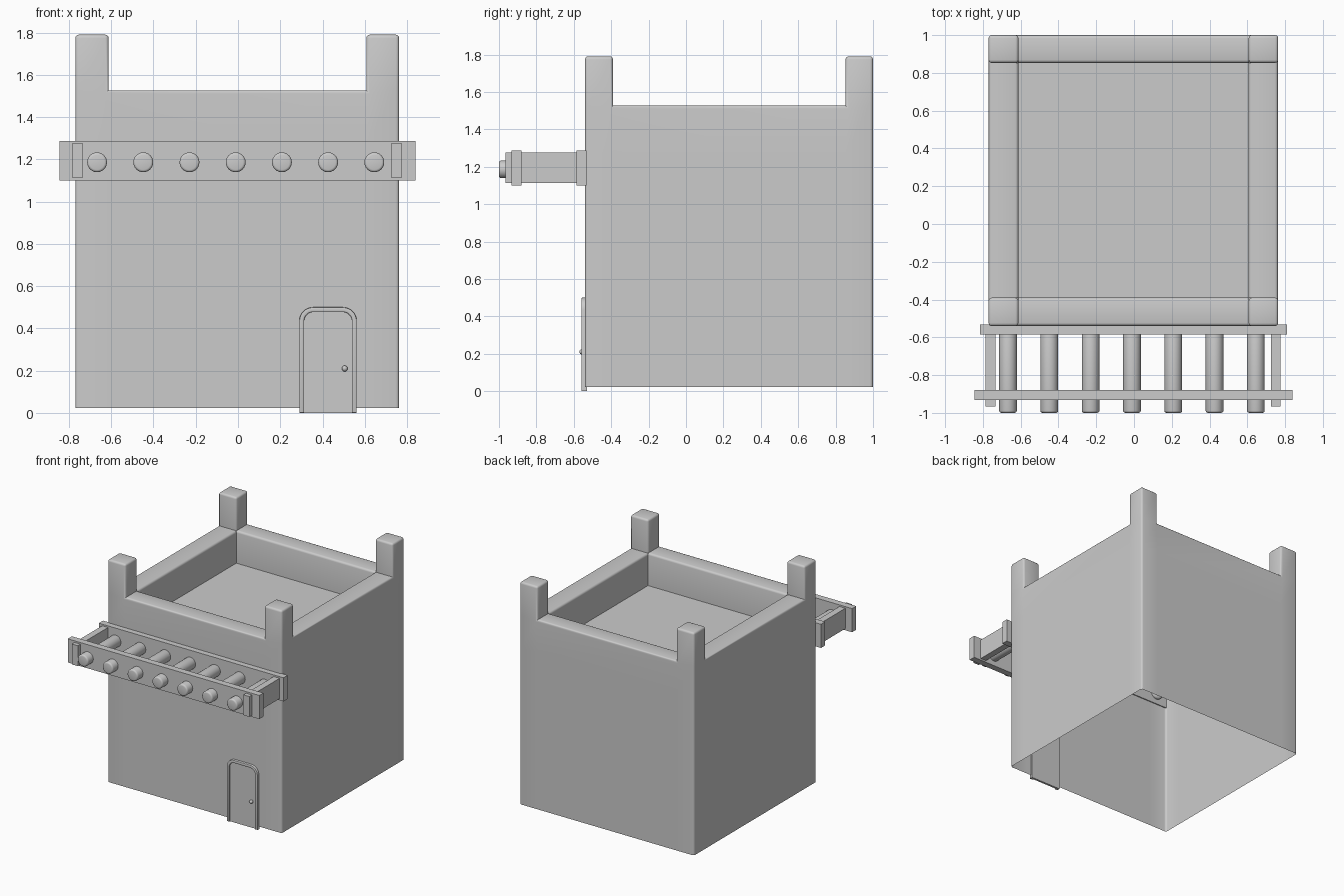
import bpy, bmesh, math
from mathutils import Matrix

if "Cube" in bpy.data.objects:
    bpy.data.objects.remove(bpy.data.objects["Cube"])


def finish(name, bm, smooth=True):
    me = bpy.data.meshes.new(name)
    bm.to_mesh(me)
    bm.free()
    ob = bpy.data.objects.new(name, me)
    bpy.context.collection.objects.link(ob)
    if smooth:
        bpy.ops.object.select_all(action='DESELECT')
        bpy.context.view_layer.objects.active = ob
        ob.select_set(True)
        bpy.ops.object.shade_smooth_by_angle(angle=math.radians(40))
    return ob


def box(name, x0, x1, y0, y1, z0, z1):
    bm = bmesh.new()
    bmesh.ops.create_cube(bm, size=1)
    bmesh.ops.scale(bm, vec=(x1 - x0, y1 - y0, z1 - z0), verts=bm.verts)
    bmesh.ops.translate(bm, vec=((x0 + x1) / 2, (y0 + y1) / 2, (z0 + z1) / 2), verts=bm.verts)
    return finish(name, bm, False)


# Tower: open-bottomed shell as a 3x3 stepped plan (posts, parapets, sunken roof)
X = [-0.77, -0.612, 0.607, 0.763]
Y = [-0.54, -0.39, 0.853, 1.0]
Z = [0.022, 1.27, 1.527, 1.79]
bm = bmesh.new()
cache = {}


def v(i, j, k):
    if (i, j, k) not in cache:
        cache[i, j, k] = bm.verts.new((X[i], Y[j], Z[k]))
    return cache[i, j, k]


def level(i, j):
    if not (0 <= i < 3 and 0 <= j < 3):
        return 0
    return 1 + (i != 1) + (j != 1)


for i in range(3):
    for j in range(3):
        h = level(i, j)
        c = [(i, j), (i + 1, j), (i + 1, j + 1), (i, j + 1)]
        bm.faces.new([v(a, b, h) for a, b in c])
        for s, (di, dj) in enumerate([(0, -1), (1, 0), (0, 1), (-1, 0)]):
            p, q = c[s], c[(s + 1) % 4]
            for k in range(level(i + di, j + dj), h):
                bm.faces.new([v(*p, k), v(*q, k), v(*q, k + 1), v(*p, k + 1)])
bm.normal_update()
# Round the posts and outer corners
edges = [e for e in bm.edges if len(e.link_faces) == 2
         and e.calc_face_angle_signed() > 0.5
         and (all(w.co.z > 1.5 for w in e.verts)
              or abs(e.verts[0].co.z - e.verts[1].co.z) > 0.1)]
bmesh.ops.bevel(bm, geom=edges, offset=0.016, segments=3, profile=0.5,
                affect='EDGES', clamp_overlap=True)
finish("tower_shell", bm)

# Balcony planks and side beams
box("balcony_front_plank", -0.845, 0.84, -0.932, -0.88, 1.10, 1.288)
box("balcony_back_plank", -0.815, 0.81, -0.585, -0.532, 1.10, 1.288)
for side, x in (("left", -0.76), ("right", 0.75)):
    box("balcony_beam_" + side, x - 0.026, x + 0.026, -0.965, -0.535, 1.113, 1.275)

# Round balcony logs
for n in range(7):
    bm = bmesh.new()
    bmesh.ops.create_cone(bm, cap_ends=True, segments=24, radius1=0.047, radius2=0.047, depth=0.49)
    rims = [e for e in bm.edges if abs(e.verts[0].co.z - e.verts[1].co.z) < 1e-4]
    bmesh.ops.bevel(bm, geom=rims, offset=0.012, segments=3, profile=0.5, affect='EDGES')
    bmesh.ops.transform(bm, verts=bm.verts,
                        matrix=Matrix.Translation((-0.667 + 0.2187 * n, -0.755, 1.186))
                        @ Matrix.Rotation(math.pi / 2, 4, 'X'))
    finish(f"balcony_log_{n + 1}", bm)


# Door: arched profile shared by the frame and the panel
def arch(x0, x1, top, r):
    pts = [(x0, 0.0)]
    for cx, start in ((x0 + r, math.pi), (x1 - r, math.pi / 2)):
        for s in range(9):
            a = start - s * math.pi / 16
            pts.append((cx + r * math.cos(a), top - r + r * math.sin(a)))
    return pts + [(x1, 0.0)]


outer, inner = arch(0.29, 0.562, 0.50, 0.065), arch(0.313, 0.539, 0.477, 0.042)


def extruded(name, polys, y0, y1, bevel=0):
    bm = bmesh.new()
    for poly in polys:
        bm.faces.new([bm.verts.new((x, y0, z)) for x, z in poly])
    bmesh.ops.remove_doubles(bm, verts=bm.verts, dist=1e-5)
    res = bmesh.ops.extrude_face_region(bm, geom=bm.faces[:], use_keep_orig=True)
    bmesh.ops.translate(bm, vec=(0, y1 - y0, 0),
                        verts=[g for g in res["geom"] if isinstance(g, bmesh.types.BMVert)])
    bmesh.ops.recalc_face_normals(bm, faces=bm.faces)
    if bevel:
        sharp = [e for e in bm.edges if len(e.link_faces) == 2
                 and e.calc_face_angle() > 1 and all(w.co.y < y0 + 1e-4 for w in e.verts)]
        bmesh.ops.bevel(bm, geom=sharp, offset=bevel, segments=2, profile=0.5, affect='EDGES')
    return finish(name, bm)


strips = [(outer[k], outer[k + 1], inner[k + 1], inner[k]) for k in range(len(outer) - 1)]
extruded("door_frame", strips, -0.559, -0.53, 0.005)
extruded("door_panel", [inner], -0.547, -0.53)

# Door knob
bm = bmesh.new()
bmesh.ops.create_uvsphere(bm, u_segments=16, v_segments=10, radius=0.014,
                          matrix=Matrix.Translation((0.505, -0.556, 0.21)))
finish("door_knob", bm)
